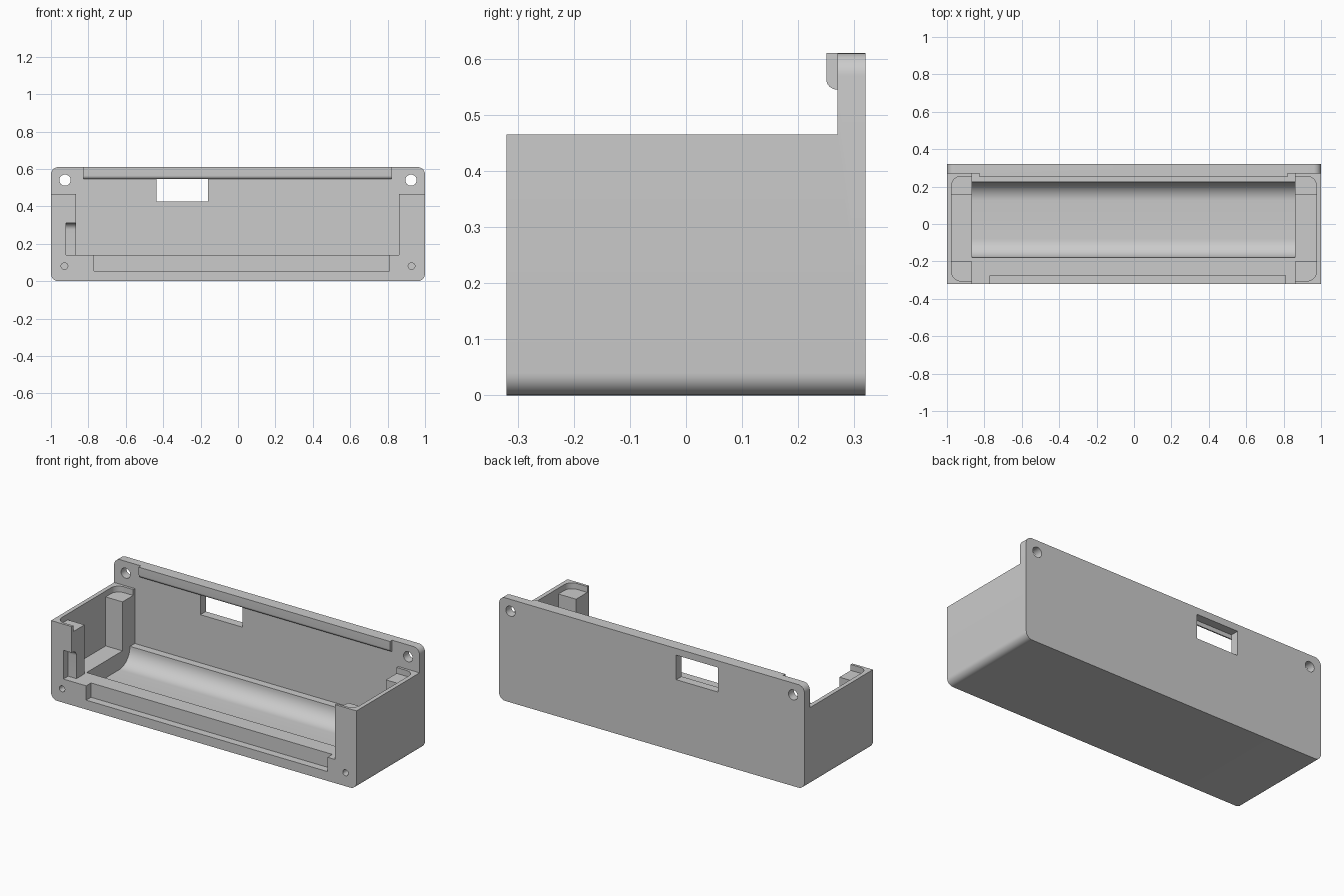
import bpy, bmesh, math

if "Cube" in bpy.data.objects:
    bpy.data.objects.remove(bpy.data.objects["Cube"], do_unlink=True)

grey = bpy.data.materials.new("light_grey_plastic")
grey.use_nodes = True
grey.diffuse_color = (0.6, 0.6, 0.6, 1)
grey.node_tree.nodes["Principled BSDF"].inputs["Base Color"].default_value = (0.6, 0.6, 0.6, 1)


def outline(a0, a1, b0, b1, radii=(0, 0, 0, 0), steps=8):
    """Rectangle outline; radii order: low-low, high-low, high-high, low-high."""
    corners = [(a0, b0, 1, 1), (a1, b0, -1, 1), (a1, b1, -1, -1), (a0, b1, 1, -1)]
    pts = []
    for i, ((a, b, sa, sb), r) in enumerate(zip(corners, radii)):
        if r == 0:
            pts.append((a, b))
            continue
        for k in range(steps + 1):
            t = math.pi * (1 + i / 2 + k / steps / 2)
            pts.append((a + sa * r + r * math.cos(t), b + sb * r + r * math.sin(t)))
    return pts


def circle(a, b, r, n=32):
    return [(a + r * math.cos(math.tau * k / n), b + r * math.sin(math.tau * k / n)) for k in range(n)]


def prism(name, axis, pts, lo, hi):
    """Extrude a flat outline along one axis."""
    place = {"x": lambda a, b, t: (t, a, b),
             "y": lambda a, b, t: (a, t, b),
             "z": lambda a, b, t: (a, b, t)}[axis]
    bm = bmesh.new()
    rings = [[bm.verts.new(place(a, b, t)) for a, b in pts] for t in (lo, hi)]
    for ring in rings:
        bm.faces.new(ring)
    n = len(pts)
    for i in range(n):
        j = (i + 1) % n
        bm.faces.new((rings[0][i], rings[0][j], rings[1][j], rings[1][i]))
    bmesh.ops.recalc_face_normals(bm, faces=bm.faces)
    me = bpy.data.meshes.new(name)
    bm.to_mesh(me)
    bm.free()
    me.materials.append(grey)
    ob = bpy.data.objects.new(name, me)
    bpy.context.collection.objects.link(ob)
    return ob


def activate(ob):
    bpy.ops.object.select_all(action="DESELECT")
    ob.select_set(True)
    bpy.context.view_layer.objects.active = ob


def cut(target, axis, pts, lo, hi):
    cutter = prism("cutter", axis, pts, lo, hi)
    cutter.hide_render = True
    mod = target.modifiers.new("cut", "BOOLEAN")
    mod.operation, mod.solver, mod.object = "DIFFERENCE", "EXACT", cutter
    activate(target)
    bpy.ops.object.modifier_apply(modifier=mod.name)
    bpy.data.objects.remove(cutter, do_unlink=True)


FLOOR, RIM, POST, TOP = 0.14, 0.465, 0.43, 0.61
ABOVE = 0.8

# Tray with its tall back plate
tray = prism("tray", "y", outline(-1, 1, 0, TOP, (0.04,) * 4), -0.32, 0.32)
cut(tray, "x", outline(-0.5, 0.27, RIM, ABOVE), -1.1, 1.1)

# Wide opening between the end walls
cut(tray, "z", outline(-0.865, 0.86, -0.5, 0.27), FLOOR, ABOVE)

# End pockets: shallow over the corner posts, deep between them
for side in (-1, 1):
    inner, outer = side * 0.8, side * 0.975
    radii = (0.05, 0, 0, 0.05) if side < 0 else (0, 0.05, 0.05, 0)
    a, b = sorted((inner, outer))
    cut(tray, "z", outline(a, b, -0.305, 0.255, radii), POST, ABOVE)
    cut(tray, "z", outline(a, b, -0.2, 0.155), FLOOR, ABOVE)

# Rounded trough in the floor
cut(tray, "x", outline(-0.18, 0.225, 0.04, 0.2, (0.1, 0.1, 0, 0), 12), -0.865, 0.86)

# Front sill recess and cable notch
cut(tray, "y", outline(-0.77, 0.81, 0.055, 0.2), -0.5, -0.275)
cut(tray, "x", outline(-0.5, -0.275, FLOOR, 0.31, (0, 0, 0.035, 0)), -0.92, -0.8)

# Window and screw holes
cut(tray, "y", outline(-0.435, -0.16, 0.425, 0.57), 0.2, 0.5)
for side in (-1, 1):
    cut(tray, "y", circle(side * 0.925, 0.54, 0.03), 0.2, 0.5)
    cut(tray, "y", circle(side * 0.928, 0.08, 0.018), -0.5, -0.12)

# Lip along the top of the back plate
lip = prism("top_lip", "x", outline(0.25, 0.27, 0.545, TOP, (0.019, 0, 0, 0)), -0.825, 0.82)

for ob in (tray, lip):
    activate(ob)
    bpy.ops.object.shade_smooth_by_angle(angle=math.radians(30))
